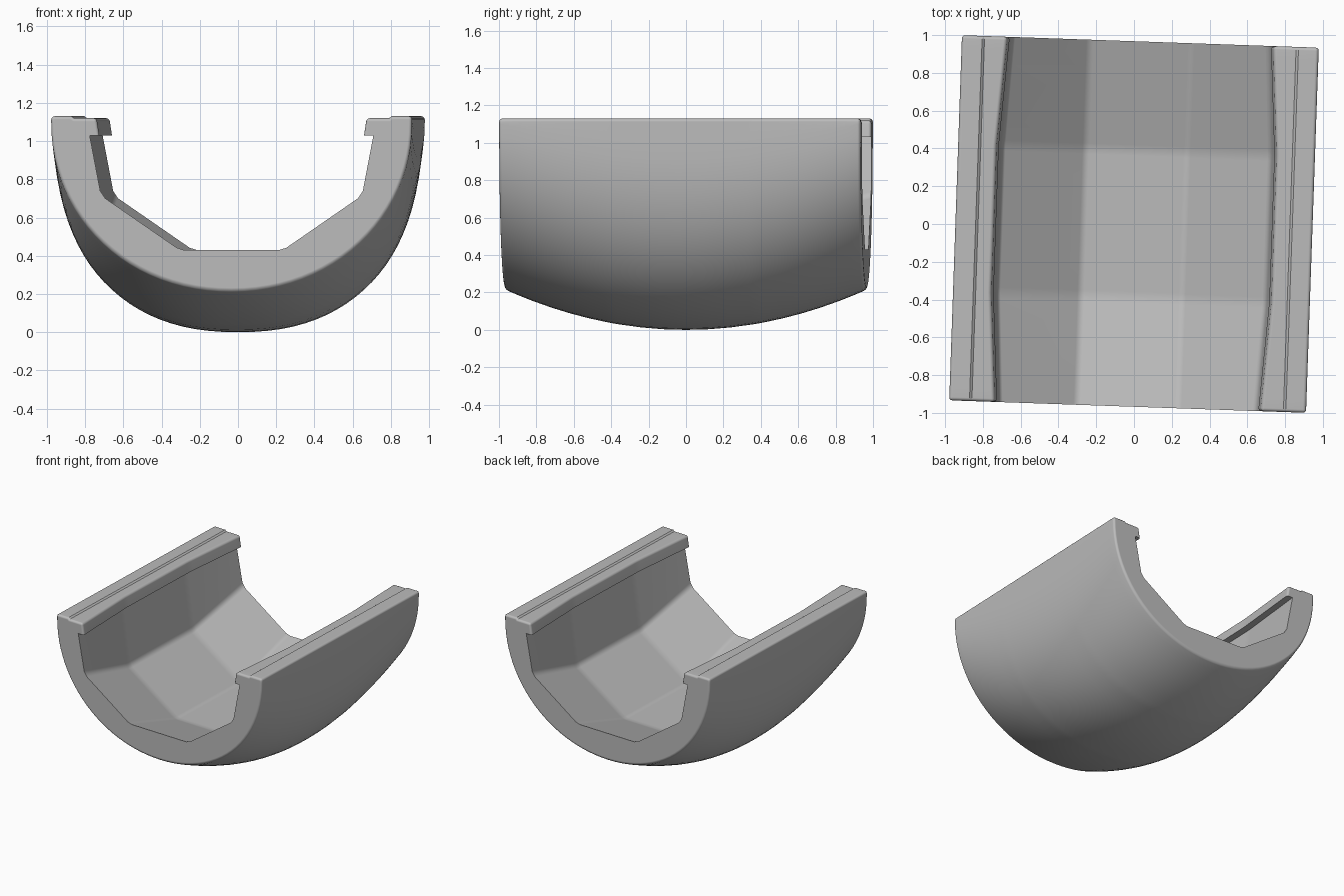
import bpy
import bmesh
import math
from mathutils import Matrix

cube = bpy.data.objects.get("Cube")
if cube:
    bpy.data.objects.remove(cube, do_unlink=True)

HALF_W, HALF_L, TOP = 0.945, 0.967, 1.13
BEND = 0.39          # where the inner panels change slope
ARC_STEPS = 48


def mix(a, b, t):
    return a + (b - a) * t


def soften(prev, corner, nxt, size):
    """Two points that chamfer a corner."""
    out = []
    for other in (prev, nxt):
        dx, dz = other[0] - corner[0], other[1] - corner[1]
        d = math.hypot(dx, dz)
        out.append((corner[0] + dx / d * size, corner[1] + dz / d * size))
    return out


def inner_half(y):
    """Points from the rim's outer step inward and down to the floor, +x side."""
    t = max(0.0, (abs(y) - BEND) / (HALF_L - BEND))   # 0 middle, 1 end
    wall = (mix(0.785, 0.743, t), 1.03)
    knee = (mix(0.715, 0.683, t), mix(0.56, 0.715, t))
    foot = (0.27, mix(0.255, 0.43, t))
    lip = mix(0.73, 0.692, t)
    rim = [(0.838, TOP), (0.825, TOP - 0.01), (lip + 0.014, TOP - 0.01), (lip, 1.03)]
    return (rim + [wall] + soften(wall, knee, foot, 0.025)
            + soften(knee, foot, (0, foot[1]), 0.02))


def outer_arc(y):
    """Rounded hull section, from the -x top round the bottom to the +x top."""
    t = (y / HALF_L) ** 2
    bottom = 0.215 * t
    centre = mix(1.0, 1.1, t)
    power = 2 / mix(2.3, 2.05, t)
    pts = [(-HALF_W, TOP)]
    for i in range(ARC_STEPS + 1):
        a = math.pi * i / ARC_STEPS
        c, s = math.cos(a), math.sin(a)
        x = -math.copysign(abs(c) ** power, c) * HALF_W
        pts.append((x, centre - (centre - bottom) * max(s, 0) ** power))
    return pts + [(HALF_W, TOP)]


# Curved trough lofted through cross-sections along its length
half = [0, 0.12, 0.24, 0.36, BEND, 0.42, 0.52, 0.62, 0.72, 0.82, 0.9, HALF_L]
stations = [-y for y in reversed(half[1:])] + half
bm = bmesh.new()
rings = []
for y in stations:
    inner = inner_half(y)
    section = outer_arc(y) + inner + [(-x, z) for x, z in reversed(inner)]
    rings.append([bm.verts.new((x, y, z)) for x, z in section])
count = len(rings[0])
for a, b in zip(rings, rings[1:]):
    for i in range(count):
        j = (i + 1) % count
        bm.faces.new((a[i], a[j], b[j], b[i]))
bm.faces.new(rings[0])
bm.faces.new(list(reversed(rings[-1])))
bmesh.ops.recalc_face_normals(bm, faces=bm.faces)

# Round the outer end edges, the rim tops and the lip
n_outer = ARC_STEPS + 3
edges = set()
for ring in (rings[0], rings[-1]):
    for i in range(-4, n_outer + 3):
        edges.add(bm.edges.get((ring[i], ring[(i + 1) % count])))
for a, b in zip(rings, rings[1:]):
    for i in (0, n_outer - 1, n_outer + 2, count - 3):
        edges.add(bm.edges.get((a[i], b[i])))
bmesh.ops.bevel(bm, geom=list(edges), offset=0.017, offset_type='OFFSET',
                segments=3, profile=0.5, affect='EDGES', clamp_overlap=False)

# The whole piece stands slightly turned
bmesh.ops.transform(bm, matrix=Matrix.Rotation(math.radians(-2), 4, 'Z'), verts=bm.verts)

mesh = bpy.data.meshes.new("curved_trough")
bm.to_mesh(mesh)
bm.free()
trough = bpy.data.objects.new("curved_trough", mesh)
bpy.context.collection.objects.link(trough)

# Plain grey material
grey = bpy.data.materials.new("plain_grey")
grey.use_nodes = True
colour = (0.5, 0.5, 0.5, 1)
grey.diffuse_color = colour
grey.node_tree.nodes["Principled BSDF"].inputs["Base Color"].default_value = colour
mesh.materials.append(grey)

# Smooth rounded corners while the large panels stay flat
bpy.ops.object.select_all(action='DESELECT')
trough.select_set(True)
bpy.context.view_layer.objects.active = trough
bpy.ops.object.shade_smooth_by_angle(angle=math.radians(35))
flat = trough.modifiers.new("flat_panels", 'WEIGHTED_NORMAL')
flat.keep_sharp = True
flat.weight = 80
